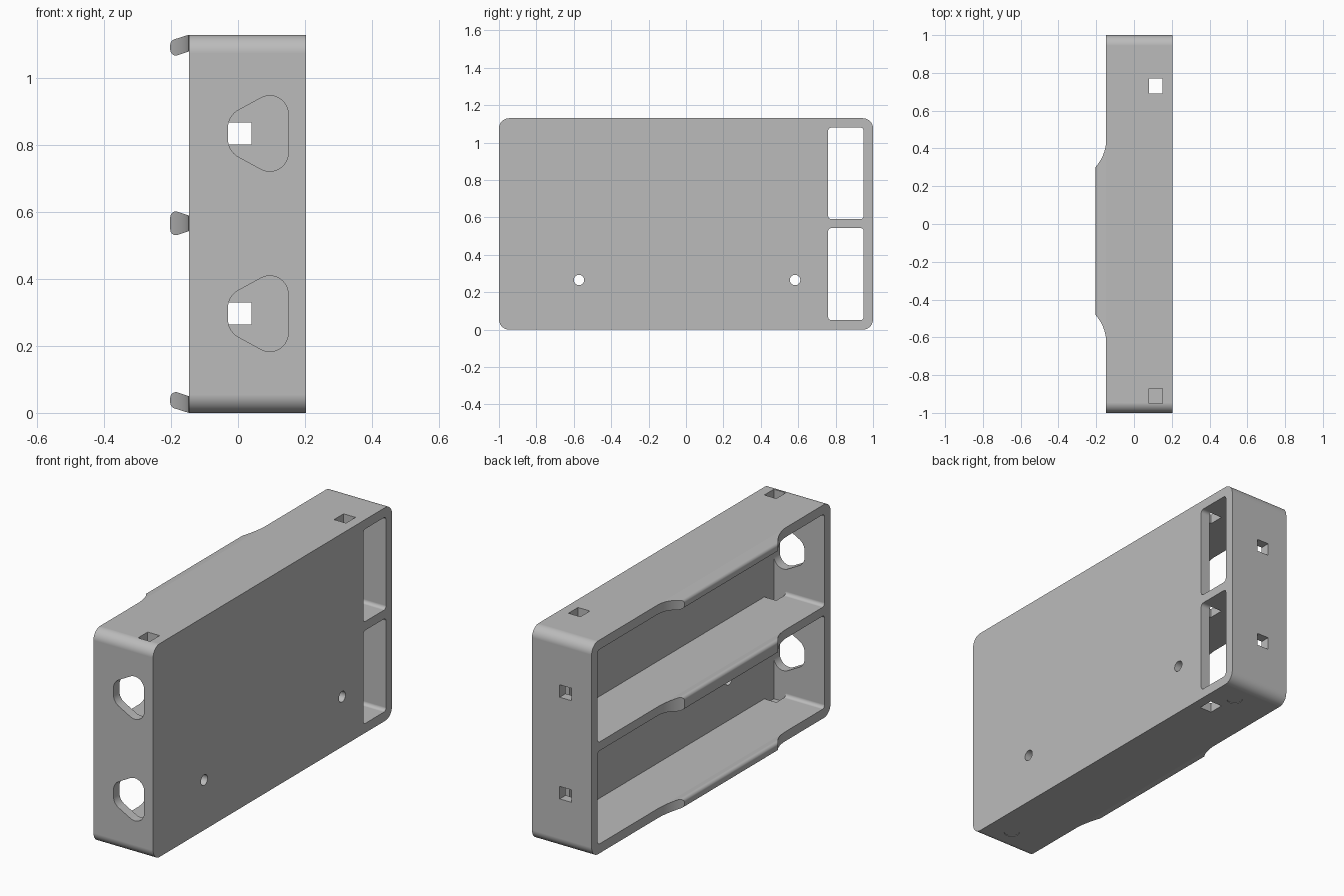
import bpy, bmesh, math
from mathutils import Vector
from mathutils.geometry import convex_hull_2d

cube = bpy.data.objects.get("Cube")
if cube:
    bpy.data.objects.remove(cube, do_unlink=True)

grey = bpy.data.materials.new("plain grey")
grey.use_nodes = True
colour = (0.5, 0.5, 0.5, 1)
grey.diffuse_color = colour
grey.node_tree.nodes["Principled BSDF"].inputs["Base Color"].default_value = colour


def prism(name, circles, axis, lo, hi, steps=64):
    """Extrude the hull of circles (u, v, radius) along an axis."""
    pts = []
    for u, v, r in circles:
        for i in range(steps if r else 1):
            a = math.tau * i / steps
            pts.append(Vector((u + r * math.cos(a), v + r * math.sin(a))))
    if len(circles) > 1:
        pts = [pts[i] for i in convex_hull_2d(pts)]
    place = {"x": lambda u, v, w: (w, u, v),
             "y": lambda u, v, w: (u, w, v),
             "z": lambda u, v, w: (u, v, w)}[axis]
    bm = bmesh.new()
    ends = [[bm.verts.new(place(p.x, p.y, w)) for p in pts] for w in (lo, hi)]
    for end in ends:
        bm.faces.new(end)
    for i in range(len(pts)):
        j = (i + 1) % len(pts)
        bm.faces.new((ends[0][i], ends[0][j], ends[1][j], ends[1][i]))
    bmesh.ops.recalc_face_normals(bm, faces=bm.faces)
    mesh = bpy.data.meshes.new(name)
    bm.to_mesh(mesh)
    bm.free()
    mesh.materials.append(grey)
    obj = bpy.data.objects.new(name, mesh)
    bpy.context.collection.objects.link(obj)
    return obj


def rect(u0, u1, v0, v1, r=0):
    return [(u, v, r) for u in (u0 + r, u1 - r) for v in (v0 + r, v1 - r)]


def activate(obj):
    bpy.ops.object.select_all(action="DESELECT")
    obj.select_set(True)
    bpy.context.view_layer.objects.active = obj


def cut(obj, cutter):
    mod = obj.modifiers.new("cut", "BOOLEAN")
    mod.operation, mod.solver, mod.object = "DIFFERENCE", "EXACT", cutter
    activate(obj)
    bpy.ops.object.modifier_apply(modifier=mod.name)
    bpy.data.objects.remove(cutter, do_unlink=True)


def finish(obj):
    activate(obj)
    bpy.ops.object.shade_smooth_by_angle(angle=math.radians(30))
    mod = obj.modifiers.new("even shading", "WEIGHTED_NORMAL")
    mod.keep_sharp = True


RIM, PLATE, HEIGHT = -0.147, 0.2025, 1.13

# Tray shell with rounded corners
tray = prism("tray", rect(-1, 1, 0, HEIGHT, 0.055), "x", RIM, PLATE)

# Two long bays, each with a window through the plate and end wall openings
for z0, z1 in ((0.05, 0.543), (0.59, 1.08)):
    mid = (z0 + z1) / 2
    cut(tray, prism("bay", rect(-0.95, 0.95, z0, z1, 0.018), "x", -0.5, 0.15))
    cut(tray, prism("window", rect(0.76, 0.95, z0, z1, 0.018), "x", 0.1, 0.5))
    cut(tray, prism("back_hole", rect(-0.03, 0.04, mid - 0.033, mid + 0.033), "y", 0.9, 1.1))
    finger = [(0.095, mid + s * 0.058, 0.055) for s in (-1, 1)]
    finger += [(0.03, mid + s * 0.017, 0.06) for s in (-1, 1)]
    cut(tray, prism("finger_hole", finger, "y", -1.1, -0.9))

# Square wire holes running down through the walls
cut(tray, prism("back_wire_hole", rect(0.08, 0.15, 0.69, 0.77), "z", -0.1, 1.5))
cut(tray, prism("front_wire_hole", rect(0.08, 0.15, -0.95, -0.87), "z", 0.02, 1.5))

# Screw holes in the plate and shallow round pads underneath
for y in (-0.572, 0.583):
    cut(tray, prism("screw_hole", [(y, 0.265, 0.028)], "x", 0.1, 0.3))
for y in (-0.86, 0.86):
    cut(tray, prism("foot_pad", [(0.07, y, 0.038)], "z", -0.1, 0.003))
finish(tray)

# Curved retaining lips along the open edge of each long wall
TIP, R = -0.1855, 0.017
lips = {
    "bottom_lip": (0, 0.05, 0.03, 0.045),
    "middle_lip": (0.543, 0.59, 0.548, 0.585),
    "top_lip": (1.08, HEIGHT, 1.085, 1.1),
}
SWEEP = 0.223
for name, (base0, base1, tip0, tip1) in lips.items():
    shape = [(RIM, base0, 0), (RIM, base1, 0), (TIP, tip0, R), (TIP, tip1, R)]
    lip = prism(name, shape, "y", -0.62, 0.44)
    for y in (-0.63, 0.45):
        cut(lip, prism("sweep", [(RIM - SWEEP, y, SWEEP)], "z", -0.5, 1.5, 160))
    finish(lip)
